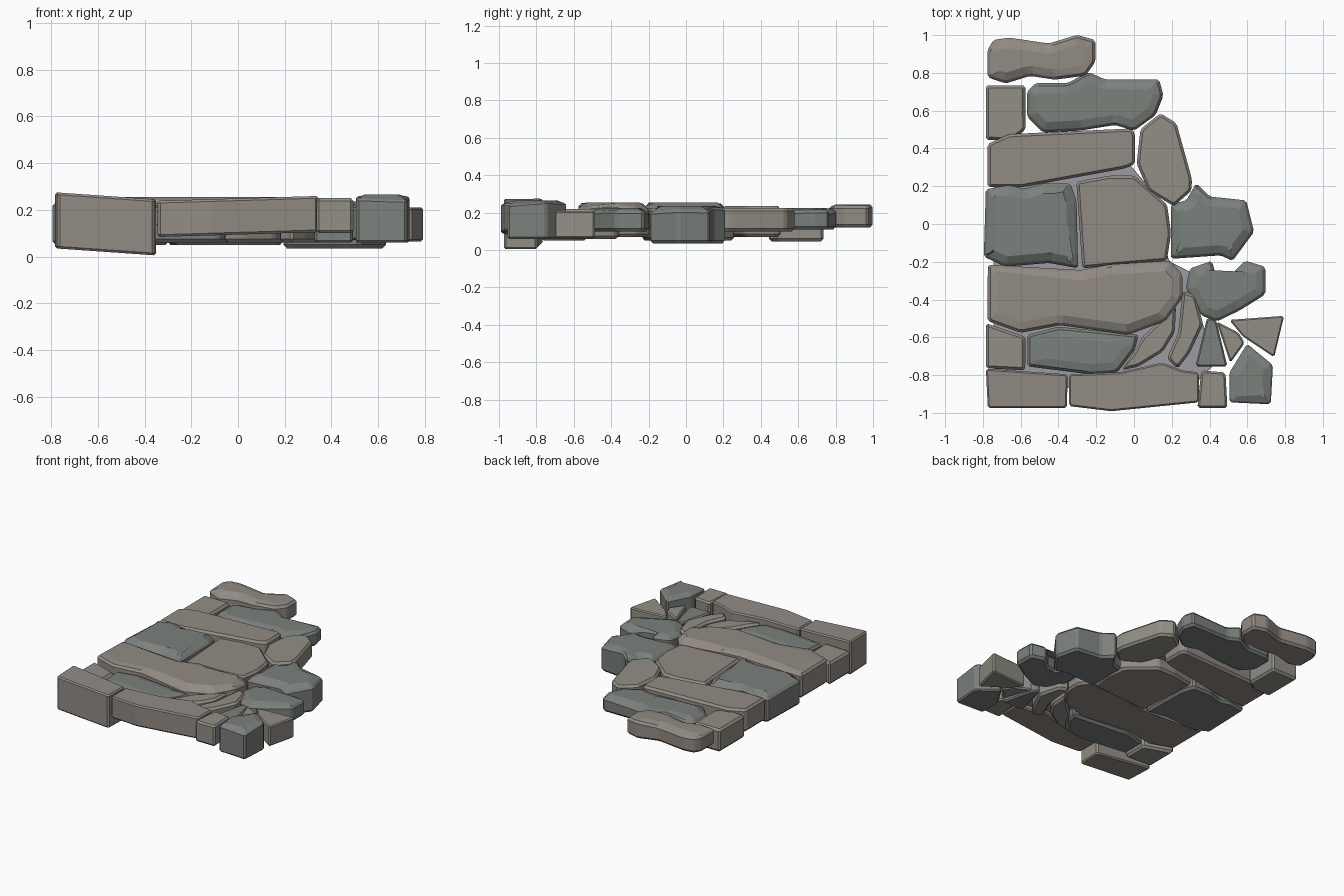
import bpy, bmesh
from mathutils import Vector, noise

if "Cube" in bpy.data.objects:
    bpy.data.objects.remove(bpy.data.objects["Cube"])


def material(name, rgb):
    m = bpy.data.materials.new(name)
    m.diffuse_color = (*rgb, 1)
    m.use_nodes = True
    m.node_tree.nodes["Principled BSDF"].inputs["Base Color"].default_value = m.diffuse_color
    return m


TAN = material("tan_stone", (0.29, 0.26, 0.235))
GREEN = material("slate_stone", (0.20, 0.22, 0.205))
OLIVE = material("grey_stone", (0.285, 0.275, 0.235))
MORTAR = material("mortar", (0.33, 0.33, 0.36))


def wave(co, size=5.0):
    """Smooth 0..1 unevenness."""
    return min(1, max(0, 0.5 + 0.7 * noise.noise(Vector((co.x, co.y, 0.3)) * size)))


def inset(bm, cap, width):
    """Inset a cap face and return the vertices of its outer rim."""
    ring = bmesh.ops.inset_region(bm, faces=[cap], thickness=width, use_even_offset=True)["faces"]
    inner = set(cap.verts)
    return {v for f in ring if f != cap for v in f.verts} - inner


def stone(name, mat, z0, z1, pts, rough=0.0, tilt_x=0.0, chamfer=0.02, grow=0.006):
    """Extruded outline with chamfered rims; rough adds a weathered, uneven top."""
    bm = bmesh.new()
    bottom = bm.faces.new([bm.verts.new((x, y, z0)) for x, y in pts])
    bottom.normal_update()
    if bottom.normal.z > 0:
        bottom.normal_flip()
    # grow the outline a little so that the joints stay tight
    moves = []
    for loop in bottom.loops:
        a, b, c = loop.link_loop_prev.vert.co, loop.vert.co, loop.link_loop_next.vert.co
        d = ((b - a).normalized() + (c - b).normalized()).normalized()
        moves.append((loop.vert, Vector((-d.y, d.x, 0)) * grow))
    for v, d in moves:
        v.co += d
    ext = bmesh.ops.extrude_face_region(bm, geom=[bottom], use_keep_orig=True)
    for v in ext["geom"]:
        if isinstance(v, bmesh.types.BMVert):
            v.co.z = z1
    bmesh.ops.recalc_face_normals(bm, faces=bm.faces)
    # soften the vertical corners
    sides = [e for e in bm.edges if abs(e.verts[0].co.z - e.verts[1].co.z) > 0.01]
    bmesh.ops.bevel(bm, geom=sides, offset=0.012, segments=1, affect='EDGES',
                    clamp_overlap=True)
    bm.normal_update()
    # chamfer the bottom and top rims, then add a second worn slope on rough tops
    for sign in (-1, 1):
        cap = max(bm.faces, key=lambda f: f.normal.z * sign * f.calc_area())
        outer = inset(bm, cap, chamfer * 0.7)
        slope = set()
        if sign > 0 and rough:
            slope = inset(bm, cap, 0.04)
        for v in outer:
            drop = rough * wave(v.co) if sign > 0 else 0
            v.co.z -= sign * (chamfer * 0.8 + drop)
        for v in slope:
            v.co.z -= rough * wave(v.co)
    # lean along x
    cx = sum(p[0] for p in pts) / len(pts)
    for v in bm.verts:
        v.co.z += tilt_x * (v.co.x - cx)
    bmesh.ops.triangulate(bm, faces=[f for f in bm.faces if len(f.verts) > 4])
    bmesh.ops.recalc_face_normals(bm, faces=bm.faces)
    me = bpy.data.meshes.new(name)
    bm.to_mesh(me)
    bm.free()
    me.materials.append(mat)
    ob = bpy.data.objects.new(name, me)
    bpy.context.collection.objects.link(ob)
    return ob


# Back rows
stone("back_stone", TAN, 0.12, 0.245, [(-.77, .92), (-.74, .97), (-.66, .98), (-.45, .95), (-.30, .995),
      (-.21, .97), (-.21, .86), (-.26, .79), (-.42, .77), (-.55, .79), (-.68, .75), (-.77, .78)], 0.025)
stone("back_corner_stone", OLIVE, 0.045, 0.21, [(-.78, .73), (-.58, .73), (-.58, .50), (-.65, .45), (-.78, .45)])
stone("back_slate", GREEN, 0.11, 0.225, [(-.56, .70), (-.52, .74), (-.35, .74), (-.24, .80), (-.16, .76),
      (.13, .76), (.15, .68), (.11, .58), (0, .50), (-.1, .53), (-.29, .5), (-.48, .49), (-.56, .57)], 0.03)
stone("long_stone", TAN, 0.07, 0.235, [(-.77, .42), (-.66, .47), (-.02, .50), (.0, .48), (.0, .32),
      (-.05, .3), (-.6, .2), (-.77, .2)])
stone("edge_boulder", OLIVE, 0.10, 0.225, [(.04, .50), (.14, .58), (.22, .53), (.30, .24), (.30, .18),
      (.21, .10), (.08, .18), (.02, .32)])

# Middle rows
stone("left_slate", GREEN, 0.05, 0.255, [(-.78, .18), (-.66, .20), (-.58, .18), (-.48, .21), (-.34, .21),
      (-.31, .12), (-.30, -.23), (-.45, -.20), (-.68, -.22), (-.79, -.17)], 0.045)
stone("centre_stone", TAN, 0.05, 0.225, [(-.30, .22), (-.13, .25), (0, .25), (.17, .1), (.19, -.05),
      (.17, -.19), (-.08, -.21), (-.27, -.23)])
stone("right_slate", GREEN, 0.035, 0.235, [(.2, .1), (.28, .12), (.33, .21), (.4, .14), (.59, .12),
      (.63, -.04), (.52, -.19), (.46, -.16), (.2, -.18)], 0.03)
stone("wide_stone", TAN, 0.07, 0.255, [(-.77, -.22), (-.28, -.25), (-.13, -.22), (.19, -.2), (.25, -.27),
      (.25, -.39), (.16, -.51), (-.03, -.58), (-.39, -.53), (-.6, -.57), (-.77, -.51)], 0.035)
stone("notched_slate", GREEN, 0.10, 0.225, [(.28, -.34), (.3, -.24), (.41, -.2), (.43, -.28), (.52, -.27),
      (.59, -.2), (.69, -.23), (.69, -.37), (.56, -.45), (.44, -.51), (.36, -.48)], 0.025)

# Small fill stones
stone("left_block", OLIVE, 0.05, 0.21, [(-.78, -.53), (-.58, -.60), (-.58, -.77), (-.78, -.76)])
stone("front_slate", GREEN, 0.06, 0.22, [(-.56, -.59), (-.4, -.55), (.02, -.59), (0, -.66), (-.09, -.78),
      (-.23, -.79), (-.56, -.75)], 0.015)
stone("leaning_wedge", OLIVE, 0.06, 0.22, [(-.06, -.77), (.01, -.67), (.05, -.6), (.22, -.44), (.21, -.57),
      (.15, -.67), (.02, -.75)])
stone("curved_wedge", OLIVE, 0.06, 0.22, [(.26, -.36), (.32, -.38), (.36, -.53), (.29, -.68), (.23, -.76),
      (.18, -.71), (.24, -.58)])
stone("slate_triangle", GREEN, 0.06, 0.20, [(.39, -.5), (.43, -.51), (.49, -.75), (.33, -.75)], chamfer=0.012)
stone("small_wedge", OLIVE, 0.07, 0.21, [(.44, -.52), (.55, -.58), (.58, -.63), (.51, -.73)], chamfer=0.012)
stone("right_tip", OLIVE, 0.065, 0.21, [(.51, -.51), (.79, -.49), (.74, -.70), (.58, -.59)], chamfer=0.01)
stone("corner_slate", GREEN, 0.06, 0.265, [(.51, -.79), (.6, -.64), (.73, -.75), (.72, -.95), (.51, -.94)],
      0.025, chamfer=0.012)

# Front row
stone("front_corner_stone", TAN, 0.02, 0.26, [(-.78, -.77), (-.355, -.8), (-.36, -.97), (-.77, -.97)],
      tilt_x=-0.07, chamfer=0.012)
stone("front_long_stone", TAN, 0.095, 0.25, [(-.34, -.8), (-.07, -.79), (.15, -.74), (.25, -.78), (.34, -.79),
      (.34, -.94), (-.12, -.985), (-.34, -.96)], tilt_x=0.03, chamfer=0.012)
stone("front_small_block", OLIVE, 0.10, 0.25, [(.36, -.78), (.48, -.79), (.49, -.97), (.34, -.97)], chamfer=0.015)

# Mortar sheet seen in the joints
stone("mortar_bed", MORTAR, 0.13, 0.14, [(-.74, .30), (-.05, .34), (.10, .16), (.18, -.20), (.30, -.26),
      (.32, -.40), (.38, -.60), (.42, -.74), (.30, -.86), (-.74, -.86)], chamfer=0.002)
